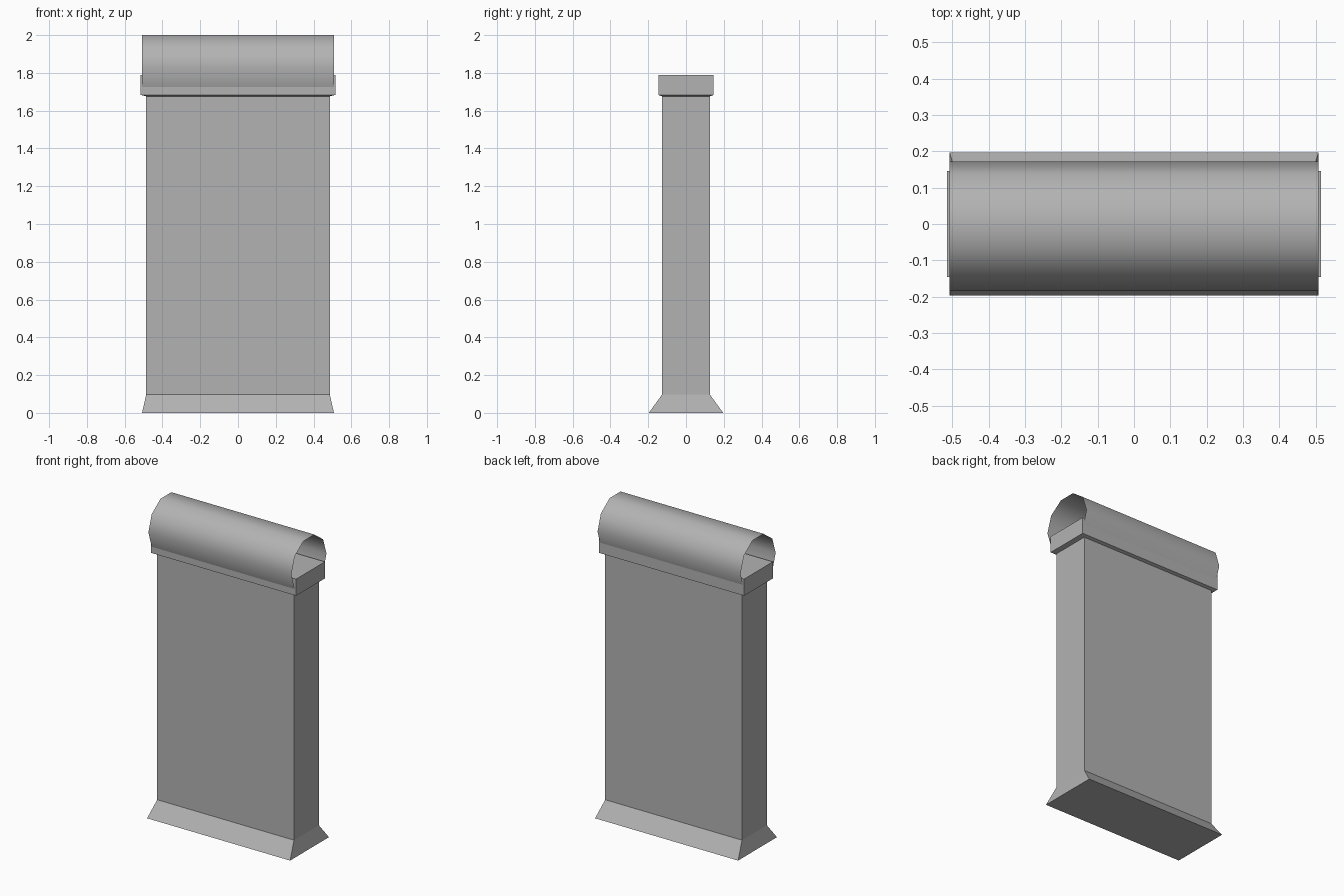
import bpy, bmesh, math

if "Cube" in bpy.data.objects:
    bpy.data.objects.remove(bpy.data.objects["Cube"])

# Darker stone grey shared by all parts
stone = bpy.data.materials.new("stone_grey")
stone.diffuse_color = (0.45, 0.45, 0.45, 1.0)
stone.use_nodes = True
stone.node_tree.nodes["Principled BSDF"].inputs["Base Color"].default_value = stone.diffuse_color


def make_object(name, bm):
    mesh = bpy.data.meshes.new(name)
    bm.to_mesh(mesh)
    bm.free()
    mesh.materials.append(stone)
    obj = bpy.data.objects.new(name, mesh)
    bpy.context.collection.objects.link(obj)
    return obj


def rect_loft(name, sections, close_bottom=False, close_top=False):
    """Skin rectangles given as (half_x, half_y, z), bottom to top."""
    bm = bmesh.new()
    corners = ((-1, -1), (1, -1), (1, 1), (-1, 1))
    rings = [[bm.verts.new((sx * hx, sy * hy, z)) for sx, sy in corners]
             for hx, hy, z in sections]
    for low, high in zip(rings, rings[1:]):
        for i in range(4):
            j = (i + 1) % 4
            bm.faces.new((low[i], low[j], high[j], high[i]))
    if close_bottom:
        bm.faces.new(rings[0][::-1])
    if close_top:
        bm.faces.new(rings[-1])
    return make_object(name, bm)


PANEL = (0.486, 0.126)

# Flared foot
rect_loft("flared_foot", [(0.508, 0.197, 0.0), (*PANEL, 0.098)], close_bottom=True)

# Tall wall panel
rect_loft("wall_panel", [(*PANEL, 0.098), (*PANEL, 1.676)])

# Cap block with a sloped underside
rect_loft("cap_block", [(*PANEL, 1.676), (0.515, 0.146, 1.683), (0.515, 0.146, 1.79)],
          close_top=True)

# Ridge tile: thin open shell, seven sides of a decagon
RADIUS, Y_MID, HALF_LEN = 0.178, -0.006, 0.508
Z_MID = 2.0 - RADIUS * math.cos(math.radians(18))
bm = bmesh.new()
rows = []
for k in range(8):
    a = math.radians(-126 + 36 * k)
    y, z = Y_MID + RADIUS * math.sin(a), Z_MID + RADIUS * math.cos(a)
    rows.append([bm.verts.new((x, y, z)) for x in (-HALF_LEN, HALF_LEN)])
for a, b in zip(rows, rows[1:]):
    bm.faces.new((a[0], a[1], b[1], b[0]))
tile = make_object("ridge_tile", bm)
for poly in tile.data.polygons:
    poly.use_smooth = True
